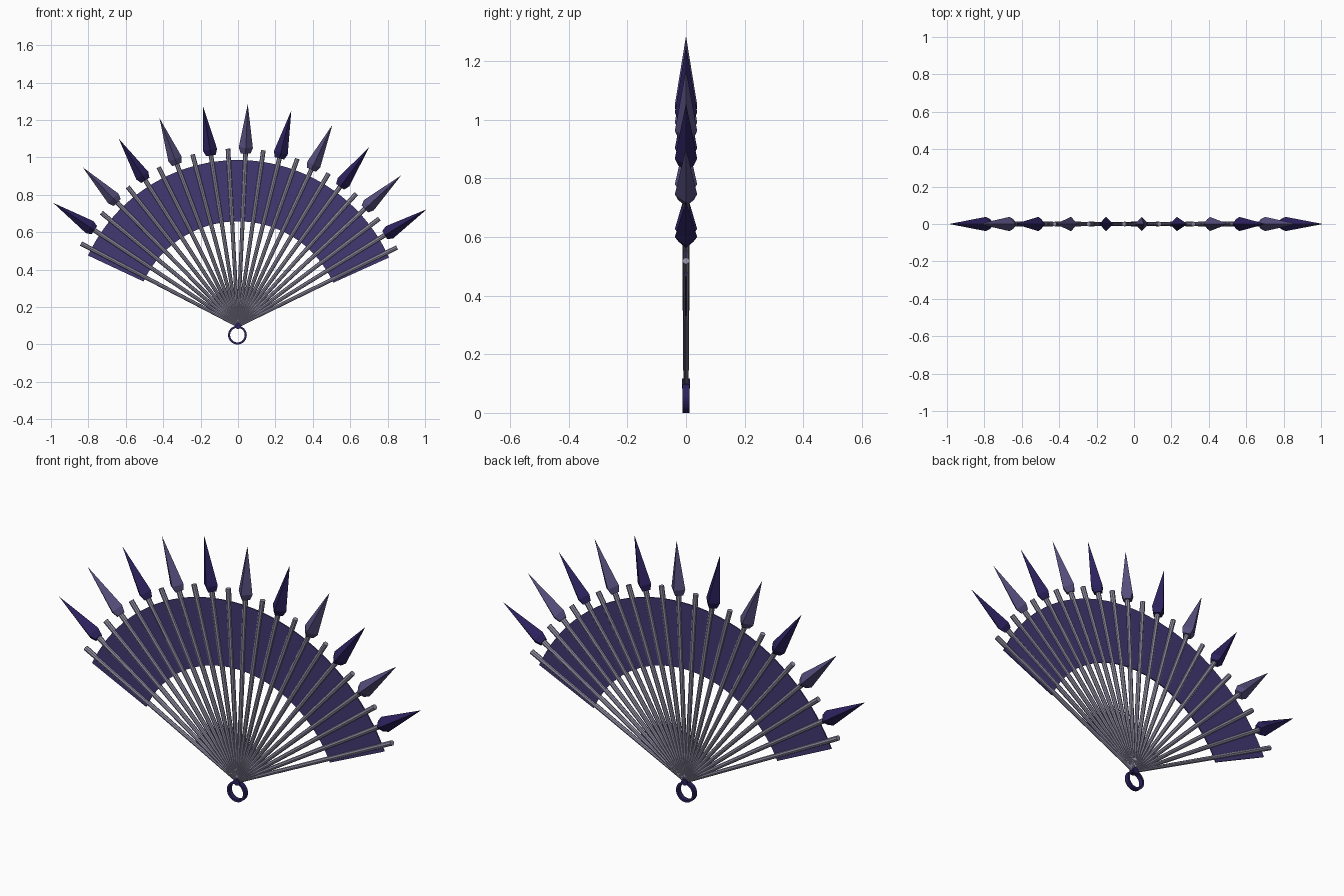
import bpy, bmesh
from math import sin, cos, pi, radians
from mathutils import Vector

if "Cube" in bpy.data.objects:
    bpy.data.objects.remove(bpy.data.objects["Cube"])

PIVOT = Vector((0, 0, 0.1))


def material(name, col):
    m = bpy.data.materials.new(name)
    m.diffuse_color = (*col, 1)
    m.use_nodes = True
    m.node_tree.nodes["Principled BSDF"].inputs["Base Color"].default_value = m.diffuse_color
    return m


PURPLE = material("leaf_purple", (0.055, 0.04, 0.17))
DARK = material("dark_purple", (0.025, 0.015, 0.11))
PALE = material("pale_purple", (0.09, 0.075, 0.2))
GREY = material("stick_grey", (0.28, 0.26, 0.36))


def finish(name, bm, mat):
    bmesh.ops.remove_doubles(bm, verts=bm.verts, dist=1e-5)
    bmesh.ops.recalc_face_normals(bm, faces=bm.faces)
    me = bpy.data.meshes.new(name)
    bm.to_mesh(me)
    bm.free()
    me.materials.append(mat)
    ob = bpy.data.objects.new(name, me)
    bpy.context.collection.objects.link(ob)
    return ob


def spoke(name, angle, profile, sides, mat):
    """Many-sided rod along a ray from the pivot; profile = (distance, radius)."""
    u = Vector((cos(angle), 0, sin(angle)))
    v = Vector((-sin(angle), 0, cos(angle)))
    w = Vector((0, 1, 0))
    bm = bmesh.new()
    rings = []
    for d, r in profile:
        rings.append([bm.verts.new(PIVOT + u * d + (v * cos(t) + w * sin(t)) * r)
                      for t in (2 * pi * k / sides for k in range(sides))])
    for a, b in zip(rings, rings[1:]):
        for k in range(sides):
            j = (k + 1) % sides
            bm.faces.new((a[k], a[j], b[j], b[k]))
    bm.faces.new(rings[0])
    bm.faces.new(rings[-1])
    return finish(name, bm, mat)


def band(name, centre, r_in, r_out, half, a0, a1, steps, mat):
    """Flat arc band of rectangular section; a full turn closes into a ring."""
    bm = bmesh.new()
    rows = []
    for i in range(steps + 1):
        a = a0 + (a1 - a0) * i / steps
        u = Vector((cos(a), 0, sin(a)))
        rows.append([bm.verts.new(centre + u * r + Vector((0, y, 0)))
                     for r, y in ((r_in, -half), (r_out, -half), (r_out, half), (r_in, half))])
    for a, b in zip(rows, rows[1:]):
        for k in range(4):
            j = (k + 1) % 4
            bm.faces.new((a[k], a[j], b[j], b[k]))
    if a1 - a0 < 2 * pi - 0.01:
        bm.faces.new(rows[0])
        bm.faces.new(rows[-1])
    return finish(name, bm, mat)


# Sticks, every second one carrying a spear blade
for i in range(23):
    ang = radians(26.2 + 5.735 * i - 1.8 * sin(pi * i / 22))
    bladed = i % 2 == 1
    spoke(f"stick_{i}", ang, [(0, 0.009), (0.93 if bladed else 0.948, 0.0125)], 8, GREY)
    if bladed:
        spoke(f"blade_{i}", ang, [(0.922, 0.026), (0.952, 0.038), (1.184, 0.0004)],
              4, DARK if i % 4 == 1 else PALE)

# Fan leaf
band("leaf", PIVOT, 0.558, 0.886, 0.003, radians(24.3), radians(154.9), 48, PURPLE)

# Hanging ring and pivot pin
band("ring", Vector((-0.003, 0, 0.05)), 0.039, 0.05, 0.012, 0, 2 * pi, 32, DARK)
bm = bmesh.new()
bmesh.ops.create_cone(bm, cap_ends=True, segments=16, radius1=0.017, radius2=0.017, depth=0.027)
for vert in bm.verts:
    x, y, z = vert.co
    vert.co = PIVOT + Vector((x, z, y))
finish("pivot_pin", bm, DARK)
